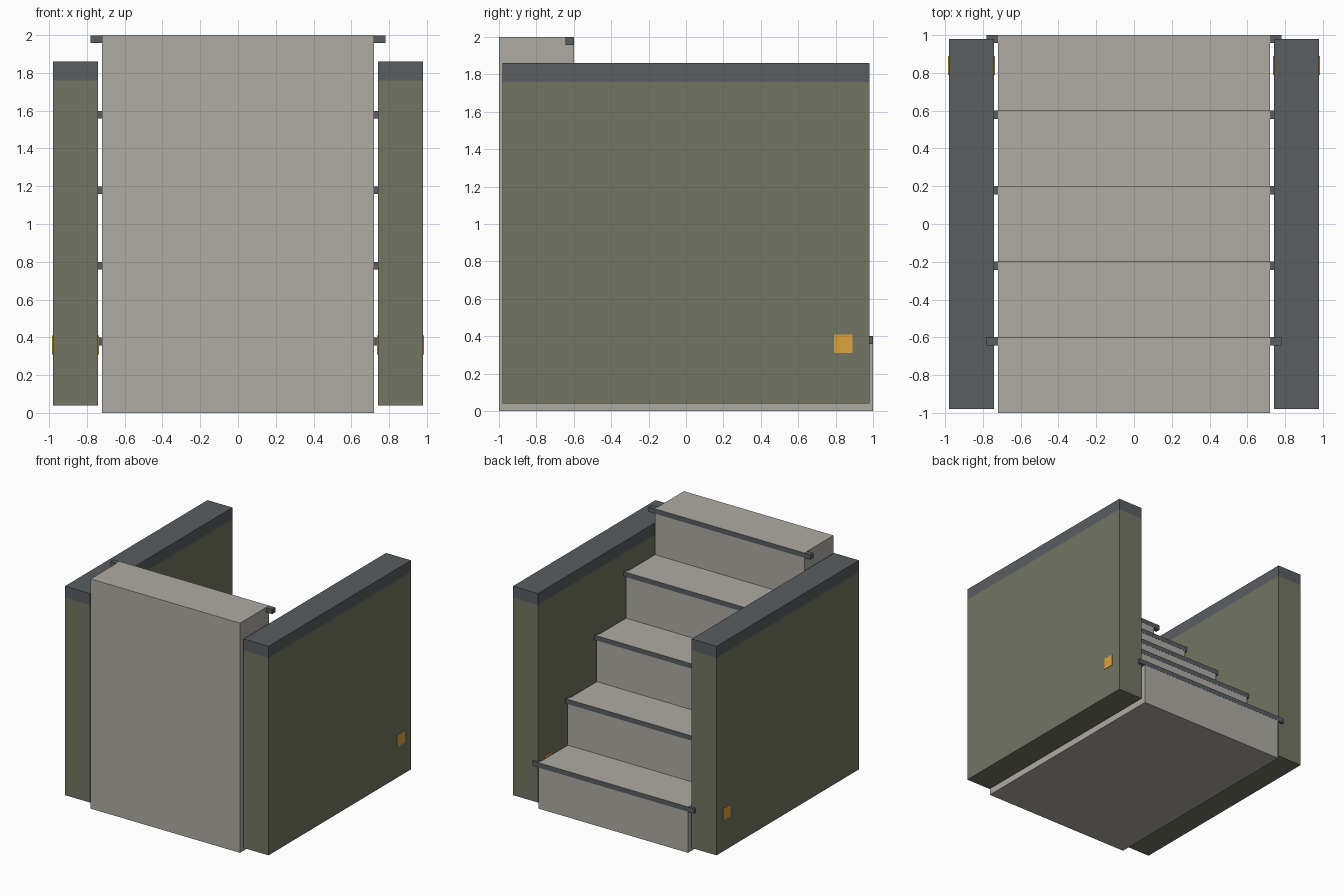
import bpy, bmesh
from mathutils import Vector

if "Cube" in bpy.data.objects:
    bpy.data.objects.remove(bpy.data.objects["Cube"])


def material(name, rgb):
    m = bpy.data.materials.new(name)
    m.diffuse_color = (*rgb, 1)
    m.use_nodes = True
    m.node_tree.nodes["Principled BSDF"].inputs["Base Color"].default_value = m.diffuse_color
    return m


STONE = material("stone", (0.43, 0.41, 0.365))
OLIVE = material("olive_paint", (0.168, 0.181, 0.122))
DARK = material("dark_metal", (0.10, 0.112, 0.12))
AMBER = material("amber_light", (0.73, 0.37, 0.045))


def finish(name, bm, mat):
    bmesh.ops.recalc_face_normals(bm, faces=bm.faces)
    mesh = bpy.data.meshes.new(name)
    bm.to_mesh(mesh)
    bm.free()
    mesh.materials.append(mat)
    ob = bpy.data.objects.new(name, mesh)
    bpy.context.collection.objects.link(ob)
    return ob


def box(name, x, y, z, mat):
    bm = bmesh.new()
    bmesh.ops.create_cube(bm, size=1)
    lo, hi = Vector((x[0], y[0], z[0])), Vector((x[1], y[1], z[1]))
    for v in bm.verts:
        v.co = (lo + hi) / 2 + v.co * (hi - lo)
    return finish(name, bm, mat)


STEPS, RISE, RUN = 5, 0.4, 0.4

# Solid stair block: stepped side profile extruded across the width
profile = [(-1, 0), (1, 0)]
for i in range(STEPS):
    y = 1 - i * RUN
    profile += [(y, (i + 1) * RISE), (y - RUN, (i + 1) * RISE)]
bm = bmesh.new()
face = bm.faces.new([bm.verts.new((-0.72, y, z)) for y, z in profile])
side = bmesh.ops.extrude_face_region(bm, geom=[face])
bmesh.ops.translate(bm, vec=(1.44, 0, 0),
                    verts=[g for g in side["geom"] if isinstance(g, bmesh.types.BMVert)])
finish("stair_block", bm, STONE)

# Nosing bars on the front edge of every tread, a hair proud of the riser
for i in range(STEPS):
    y, z = 1 - i * RUN, (i + 1) * RISE
    box(f"nosing_{i + 1}", (-0.78, 0.78), (y - 0.043, y + 0.001), (z - 0.042, z - 0.001), DARK)

# Side walls with caps and small lights running through them
for label, s in (("left", -1), ("right", 1)):
    wall_x = sorted((s * 0.74, s * 0.98))
    box(f"{label}_wall", wall_x, (-0.98, 0.98), (0.04, 1.76), OLIVE)
    box(f"{label}_wall_cap", wall_x, (-0.98, 0.98), (1.76, 1.86), DARK)
    box(f"{label}_wall_light", sorted((s * 0.736, s * 0.984)), (0.79, 0.89), (0.31, 0.41), AMBER)
